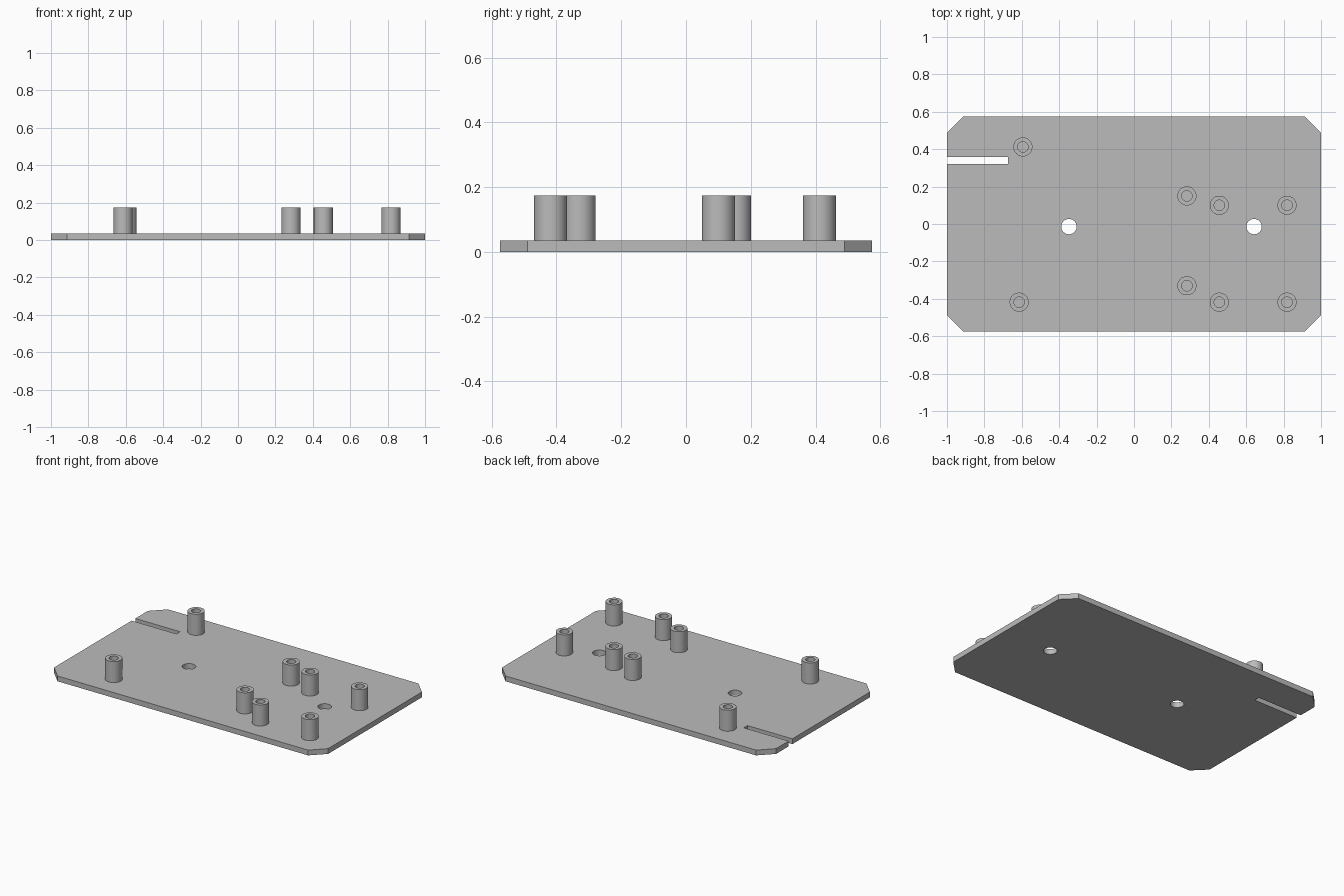
import bpy, bmesh
from math import radians, tau, cos, sin

cube = bpy.data.objects.get("Cube")
if cube:
    bpy.data.objects.remove(cube, do_unlink=True)

THICK, TOP = 0.035, 0.174
HALF_X, HALF_Y, CHAMFER = 1.0, 0.575, 0.086

grey = bpy.data.materials.new("plain grey")
grey.use_nodes = True
grey.diffuse_color = (0.5, 0.5, 0.5, 1)
grey.node_tree.nodes["Principled BSDF"].inputs["Base Color"].default_value = (0.5, 0.5, 0.5, 1)


def make_object(name, bm):
    bmesh.ops.recalc_face_normals(bm, faces=bm.faces)
    mesh = bpy.data.meshes.new(name)
    bm.to_mesh(mesh)
    bm.free()
    mesh.materials.append(grey)
    obj = bpy.data.objects.new(name, mesh)
    bpy.context.collection.objects.link(obj)
    return obj


def smooth(obj):
    bpy.ops.object.select_all(action='DESELECT')
    obj.select_set(True)
    bpy.context.view_layer.objects.active = obj
    bpy.ops.object.shade_smooth_by_angle(angle=radians(35))


def prism(name, outline, z0, z1):
    bm = bmesh.new()
    face = bm.faces.new([bm.verts.new((x, y, z0)) for x, y in outline])
    up = bmesh.ops.extrude_face_region(bm, geom=[face])
    verts = [v for v in up["geom"] if isinstance(v, bmesh.types.BMVert)]
    bmesh.ops.translate(bm, verts=verts, vec=(0, 0, z1 - z0))
    return make_object(name, bm)


def circle(x, y, r, n=48):
    return [(x + r * cos(tau * i / n), y + r * sin(tau * i / n)) for i in range(n)]


# Base plate: chamfered corners and a slot in from the right edge
cx, cy = HALF_X - CHAMFER, HALF_Y - CHAMFER
slot_end, slot_low, slot_high = -0.673, 0.32, 0.358
plate = prism("base_plate", [
    (-cx, -HALF_Y), (cx, -HALF_Y), (HALF_X, -cy), (HALF_X, cy),
    (cx, HALF_Y), (-cx, HALF_Y), (-HALF_X, cy),
    (-HALF_X, slot_high), (slot_end, slot_high),
    (slot_end, slot_low), (-HALF_X, slot_low), (-HALF_X, -cy)], 0, THICK)

# Two through holes in the plate
for x in (-0.348, 0.642):
    cutter = prism("hole_cutter", circle(x, -0.014, 0.041), -0.1, 0.1)
    cut = plate.modifiers.new("hole", 'BOOLEAN')
    cut.operation, cut.solver, cut.object = 'DIFFERENCE', 'EXACT', cutter
    bpy.context.view_layer.objects.active = plate
    bpy.ops.object.modifier_apply(modifier=cut.name)
    bpy.data.objects.remove(cutter, do_unlink=True)
smooth(plate)


# Hollow standoffs, lathed from a wall profile
def standoff(name, x, y, r_out=0.051, r_in=0.028):
    bm = bmesh.new()
    wall = [(r_out, THICK), (r_out, TOP), (r_in, TOP), (r_in, THICK)]
    verts = [bm.verts.new((r, 0, z)) for r, z in wall]
    edges = [bm.edges.new(pair) for pair in zip(verts, verts[1:])]
    bmesh.ops.spin(bm, geom=verts + edges, cent=(0, 0, 0), axis=(0, 0, 1),
                   angle=tau, steps=48, use_merge=True)
    bmesh.ops.remove_doubles(bm, verts=bm.verts, dist=1e-5)
    obj = make_object(name, bm)
    # The wall is open underneath, so make sure it faces outwards
    if any(p.normal.z < -0.5 for p in obj.data.polygons):
        obj.data.flip_normals()
    obj.location = (x, y, 0)
    smooth(obj)


posts = [(-0.594, 0.412), (-0.614, -0.418), (0.283, 0.15), (0.283, -0.33)]
posts += [(x, y) for x in (0.456, 0.818) for y in (0.1, -0.418)]
for i, (x, y) in enumerate(posts, 1):
    standoff(f"standoff_{i}", x, y)
